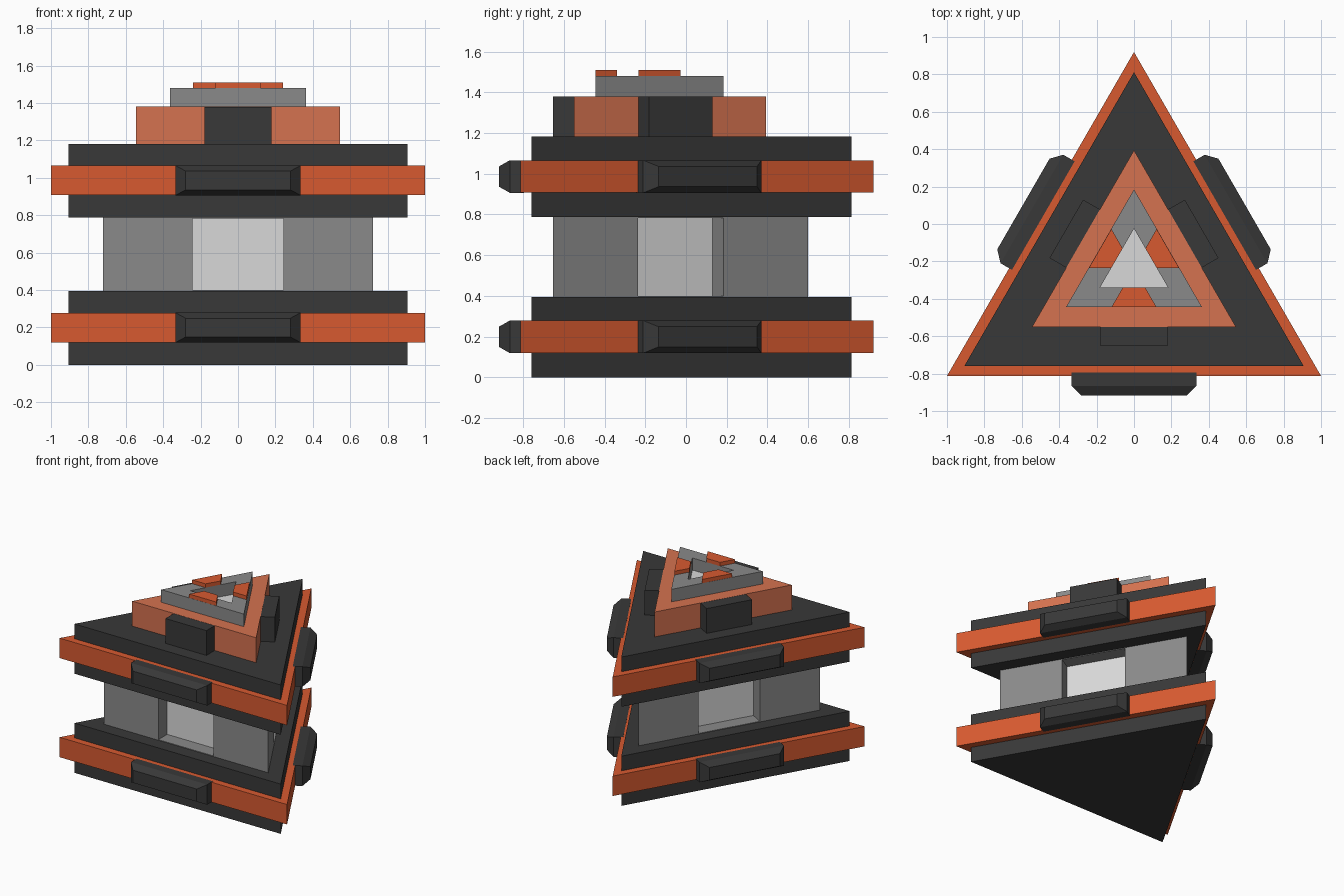
import bpy, bmesh, math
from mathutils import Matrix, Vector

if "Cube" in bpy.data.objects:
    bpy.data.objects.remove(bpy.data.objects["Cube"])

CY = -0.235                      # centre of the triangular plan
SIDES = ("front", "right", "left")


def material(name, rgb):
    lin = [((c / 255 + 0.055) / 1.055) ** 2.4 for c in rgb]
    m = bpy.data.materials.new(name)
    m.diffuse_color = (*lin, 1)
    m.use_nodes = True
    m.node_tree.nodes["Principled BSDF"].inputs["Base Color"].default_value = m.diffuse_color
    return m


dark = material("charcoal", (56, 56, 56))
orange = material("orange", (215, 90, 48))
salmon = material("pale_orange", (213, 114, 80))
grey = material("mid_grey", (138, 138, 138))
light = material("light_grey", (217, 217, 217))


def loft(name, loops, mats, turn=0, rule=None):
    """Skin a stack of equal-length loops, cap both ends, turn about the plan centre."""
    bm = bmesh.new()
    rings = [[bm.verts.new(p) for p in loop] for loop in loops]
    n = len(rings[0])
    for a, b in zip(rings, rings[1:]):
        for i in range(n):
            j = (i + 1) % n
            bm.faces.new((a[i], a[j], b[j], b[i]))
    bm.faces.new(rings[0][::-1])
    bm.faces.new(rings[-1])
    bmesh.ops.recalc_face_normals(bm, faces=bm.faces)
    if rule:
        for f in bm.faces:
            f.material_index = rule(f)
    bm.transform(Matrix.Translation((0, CY, 0)) @ Matrix.Rotation(turn, 4, 'Z'))
    me = bpy.data.meshes.new(name)
    bm.to_mesh(me)
    bm.free()
    for m in mats:
        me.materials.append(m)
    ob = bpy.data.objects.new(name, me)
    bpy.context.collection.objects.link(ob)
    return ob


def tri(r, z):
    """Triangle with inradius r, one edge facing the front."""
    return [(2 * r * math.cos(a), 2 * r * math.sin(a), z)
            for a in (math.radians(90 + 120 * k) for k in range(3))]


def tri_slab(name, r, z0, z1, mat):
    return loft(name, [tri(r, z0), tri(r, z1)], [mat])


def rect_xz(w, z0, z1, d):
    """Upright rectangle at distance d in front of the centre."""
    return [(-w, -d, z0), (w, -d, z0), (w, -d, z1), (-w, -d, z1)]


# Lower and upper decks, each with an orange band and three chamfered clamps
for level, z in (("lower", 0.0), ("upper", 0.787)):
    tri_slab(level + "_deck", 0.5235, z, z + 0.395, dark)
    tri_slab(level + "_band", 0.5773, z + 0.12, z + 0.278, orange)
    for k, side in enumerate(SIDES):
        b, t = z + 0.119, z + 0.279
        loft(f"{level}_clamp_{side}",
             [rect_xz(0.335, b, t, 0.56), rect_xz(0.335, b, t, 0.63),
              rect_xz(0.28, b + 0.03, t - 0.03, 0.683)],
             [dark], math.radians(120 * k))

# Core column with a window recess in every side
R, D, W = 0.417, 0.307, 0.243
profile = []
for k in range(3):
    rot = Matrix.Rotation(math.radians(120 * k), 3, 'Z')
    for x, y in ((-R * math.sqrt(3), -R), (-W, -R), (-W, -D), (W, -D), (W, -R)):
        profile.append(rot @ Vector((x, y, 0)))


def pane_rule(f):
    dist = f.calc_center_median().dot(f.normal)
    return int(abs(f.normal.z) < 0.1 and abs(dist - D) < 0.02)


# the rule runs before the move to the plan centre, so distances are from the core axis
loft("core_column", [[(p.x, p.y, z) for p in profile] for z in (0.398, 0.784)],
     [grey, light], rule=pane_rule)
tri_slab("core_sill", R, 0.39, 0.4, grey)
tri_slab("core_lintel", R, 0.782, 0.792, grey)

# Raised roof tier with a block on each side
tri_slab("roof_tier", 0.3145, 1.182, 1.38, salmon)
for k, side in enumerate(SIDES):
    loft("roof_block_" + side,
         [rect_xz(0.18, 1.18, 1.379, 0.31), rect_xz(0.18, 1.18, 1.379, 0.418)],
         [dark], math.radians(120 * k))

# Cap with a triangular pit and pale floor
loft("cap_with_pit",
     [tri(0.21, 1.38), tri(0.21, 1.48), tri(0.105, 1.48), tri(0.105, 1.384)],
     [grey, light],
     rule=lambda f: int(f.normal.z > 0.9 and f.calc_center_median().z < 1.4))

# Three trapezoid pads around the pit
for k, side in enumerate(SIDES):
    pad = ((-0.12, -0.209), (0.12, -0.209), (0.06, -0.105), (-0.06, -0.105))
    loft("cap_pad_" + side, [[(x, y, z) for x, y in pad] for z in (1.479, 1.51)],
         [orange], math.radians(120 * k))
